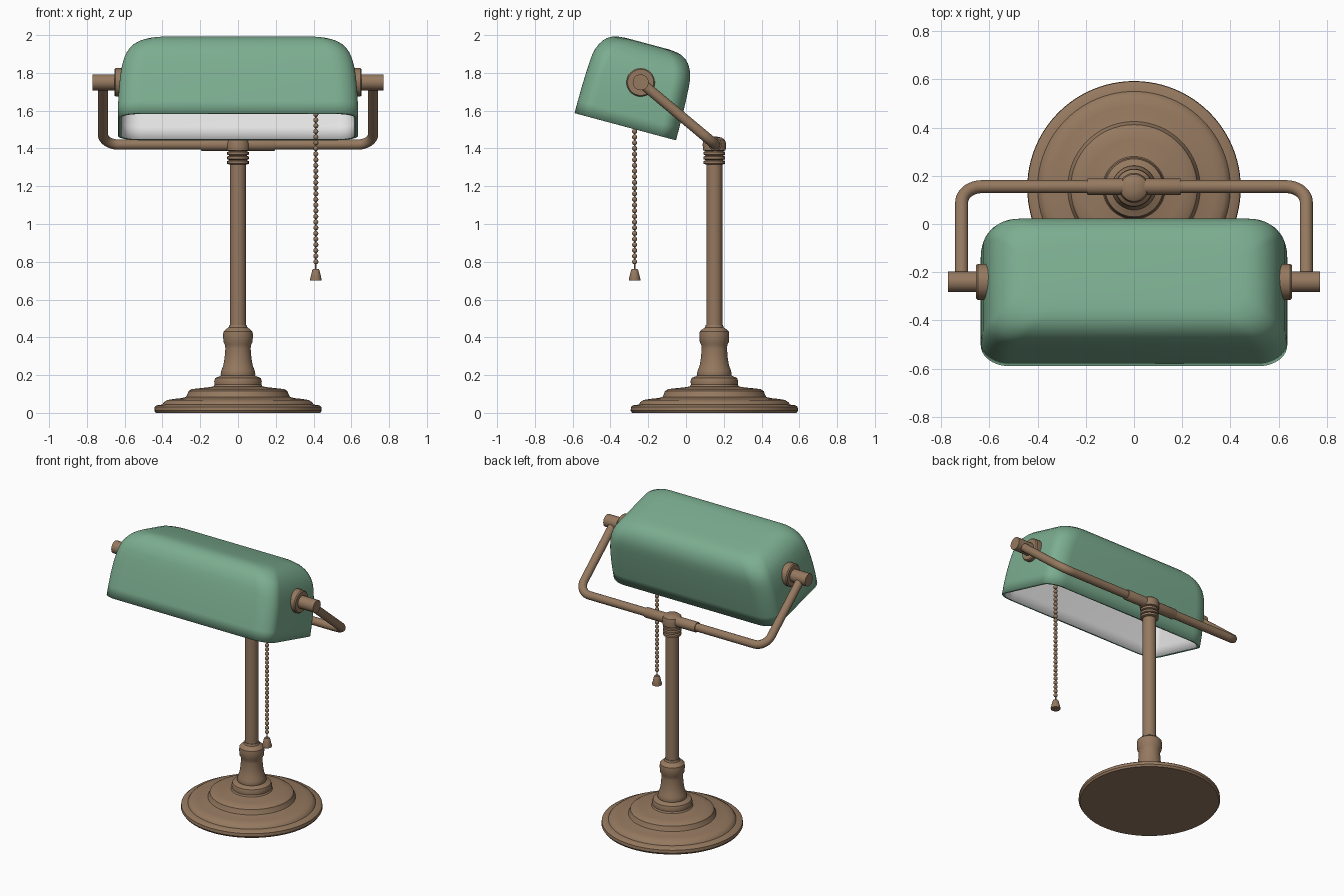
import bpy, bmesh, math
from mathutils import Vector, Matrix

if "Cube" in bpy.data.objects:
    bpy.data.objects.remove(bpy.data.objects["Cube"])


def material(name, rgb):
    m = bpy.data.materials.new(name)
    m.diffuse_color = (*rgb, 1)
    m.use_nodes = True
    m.node_tree.nodes["Principled BSDF"].inputs["Base Color"].default_value = m.diffuse_color
    return m


BRASS = material("antique_brass", (0.30, 0.19, 0.115))
GREEN = material("green_glass", (0.20, 0.42, 0.28))
WHITE = material("white_lining", (0.80, 0.80, 0.80))
STEM_Y = 0.15
PIVOT = Vector((0, -0.24, 1.75))


def finish(name, bm, mats, angle=35):
    bmesh.ops.recalc_face_normals(bm, faces=bm.faces)
    me = bpy.data.meshes.new(name)
    bm.to_mesh(me)
    bm.free()
    ob = bpy.data.objects.new(name, me)
    bpy.context.collection.objects.link(ob)
    for m in mats:
        me.materials.append(m)
    bpy.ops.object.select_all(action='DESELECT')
    bpy.context.view_layer.objects.active = ob
    ob.select_set(True)
    bpy.ops.object.shade_smooth_by_angle(angle=math.radians(angle))
    return ob


def loft(bm, rings):
    """Skin a list of closed point rings and cap the last one."""
    loops = [[bm.verts.new(p) for p in ring] for ring in rings]
    for a, b in zip(loops, loops[1:]):
        n = len(a)
        for i in range(n):
            bm.faces.new((a[i], a[(i + 1) % n], b[(i + 1) % n], b[i]))
    bm.faces.new(loops[-1])
    return loops


def lathe(name, profile, loc=(0, 0, 0), axis='Z', n=64):
    """Revolve (radius, height) points into a closed solid."""
    rot = Matrix.Rotation(math.pi / 2, 4, 'Y') if axis == 'X' else Matrix()
    mat = Matrix.Translation(loc) @ rot
    bm = bmesh.new()
    rings = [[mat @ Vector((r * math.cos(math.tau * i / n), r * math.sin(math.tau * i / n), z))
              for i in range(n)] for r, z in profile]
    loops = loft(bm, rings)
    bm.faces.new(loops[0])
    return finish(name, bm, [BRASS])


# stepped round foot
lathe("base", [(0.435, 0), (0.443, 0.012), (0.441, 0.032), (0.43, 0.04), (0.40, 0.044),
               (0.393, 0.056), (0.375, 0.068), (0.34, 0.074), (0.30, 0.078), (0.275, 0.084),
               (0.268, 0.098), (0.262, 0.115), (0.245, 0.126), (0.20, 0.131), (0.16, 0.135),
               (0.13, 0.14), (0.124, 0.15), (0.126, 0.168), (0.12, 0.185), (0.10, 0.193),
               (0.088, 0.20)], (0, STEM_Y, 0), n=96)

# flared socket at the foot of the stem
lathe("stem_socket", [(0.088, 0.19), (0.092, 0.205), (0.088, 0.225), (0.078, 0.25),
                      (0.071, 0.29), (0.067, 0.34), (0.069, 0.36), (0.077, 0.375),
                      (0.079, 0.41), (0.077, 0.43), (0.065, 0.442), (0.05, 0.452), (0.046, 0.465)],
      (0, STEM_Y, 0))
lathe("stem", [(0.042, 0.44), (0.042, 1.34)], (0, STEM_Y, 0))

# ribbed collar with domed joint
rib = []
for i in range(3):
    z = 1.315 + i * 0.024
    rib += [(0.046, z), (0.057, z + 0.004), (0.057, z + 0.018), (0.046, z + 0.023)]
lathe("collar", rib + [(0.06, 1.39), (0.062, 1.425), (0.056, 1.445), (0.04, 1.457),
                       (0.015, 1.462)], (0, STEM_Y, 0), n=48)
lathe("yoke_sleeve", [(0.032, -0.195), (0.034, -0.19), (0.034, 0.19), (0.032, 0.195)],
      (0, STEM_Y + 0.005, 1.42), 'X', 32)

# bent tube yoke, mirrored across x
down = (PIVOT - Vector((0, STEM_Y + 0.005, 1.42)))
unit = down.normalized()
origin = Vector((0, STEM_Y + 0.005, 1.42))
X, R = 0.715, 0.085
half = [origin + Vector((X, 0, 0)) + unit * down.length]
for i in range(13):
    a = math.pi / 2 * i / 12
    half.append(origin + Vector((X - R + R * math.cos(a), 0, 0)) + unit * (R - R * math.sin(a)))
path = half + [Vector((-p.x, p.y, p.z)) for p in reversed(half)]
bm = bmesh.new()
side = Vector((1, 0, 0)).cross(unit).normalized()
rings = []
for i, p in enumerate(path):
    t = (path[min(i + 1, len(path) - 1)] - path[max(i - 1, 0)]).normalized()
    v = t.cross(side)
    rings.append([p + 0.027 * (math.cos(math.tau * k / 24) * side + math.sin(math.tau * k / 24) * v)
                  for k in range(24)])
bm.faces.new(loft(bm, rings)[0])
finish("yoke", bm, [BRASS])

# pivot knobs and washers
for s, label in ((-1, "left"), (1, "right")):
    lathe(label + "_pivot_knob", [(0.042, s * 0.60), (0.042, s * 0.771)], PIVOT, 'X', 32)
    lathe(label + "_pivot_washer", [(0.075, s * 0.60), (0.075, s * 0.648), (0.069, s * 0.655)],
          PIVOT, 'X', 48)


# tilted glass shade, open below
def rounded_rect(hx, hy, rx, ry, w, n=10):
    pts = []
    for q, (sx, sy) in enumerate(((1, 1), (-1, 1), (-1, -1), (1, -1))):
        for i in range(n + 1):
            a = math.pi / 2 * (q + i / n)
            pts.append(Vector((sx * (hx - rx) + rx * math.cos(a),
                               sy * (hy - ry) + ry * math.sin(a) - 0.018, w)))
    return pts


tilt = Matrix.Translation(PIVOT) @ Matrix.Rotation(math.radians(-15), 4, 'X')
sections = [(-0.248, 0.636, 0.278), (-0.18, 0.635, 0.278), (-0.10, 0.631, 0.277),
            (-0.02, 0.624, 0.274), (0.04, 0.614, 0.271), (0.08, 0.603, 0.267),
            (0.11, 0.591, 0.26), (0.135, 0.576, 0.25), (0.16, 0.555, 0.235),
            (0.18, 0.53, 0.215), (0.195, 0.50, 0.19), (0.203, 0.465, 0.16),
            (0.207, 0.42, 0.12)]
bm = bmesh.new()
loft(bm, [[tilt @ p for p in rounded_rect(hx, hy, 0.12, 0.09, w)] for w, hx, hy in sections])
shade = finish("shade", bm, [GREEN, WHITE], 50)
wall = shade.modifiers.new("wall", 'SOLIDIFY')
wall.thickness = 0.02
wall.offset = -1
wall.material_offset = 1
wall.material_offset_rim = 0

# pull chain: cord, beads and bell-shaped weight
CX, CY = 0.412, -0.272
lathe("chain_cord", [(0.004, 0.755), (0.004, 1.66)], (CX, CY, 0), n=8)
bm = bmesh.new()
for i in range(29):
    bmesh.ops.create_uvsphere(bm, u_segments=12, v_segments=8, radius=0.0135,
                              matrix=Matrix.Translation((CX, CY, 0.80 + i * 0.03)))
finish("chain_beads", bm, [BRASS], 60)
lathe("chain_weight", [(0.030, 0.70), (0.031, 0.706), (0.019, 0.755), (0.015, 0.762)],
      (CX, CY, 0), n=24)
